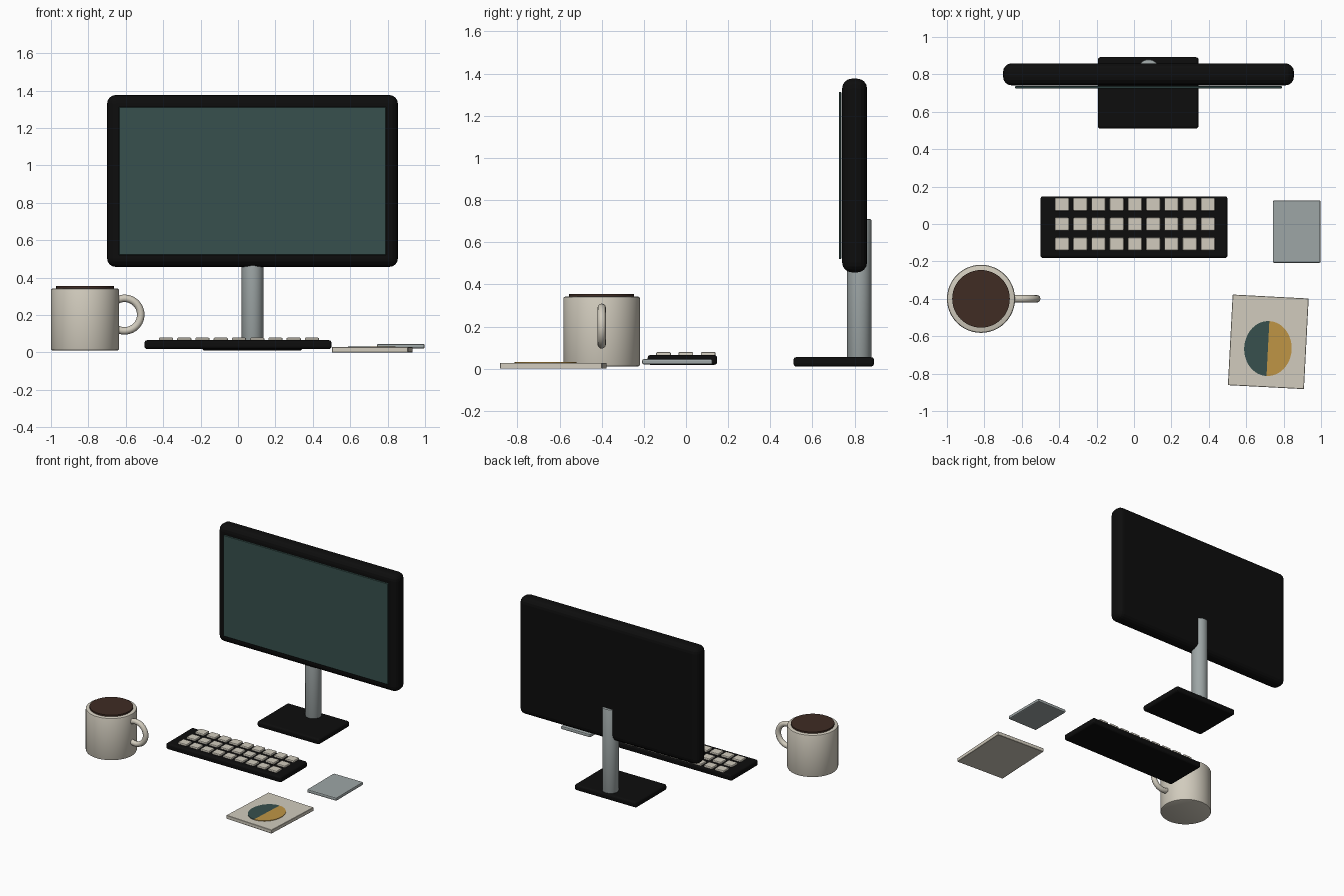
import bpy, bmesh, math
from mathutils import Matrix

if "Cube" in bpy.data.objects:
    bpy.data.objects.remove(bpy.data.objects["Cube"])


def material(name, rgb):
    m = bpy.data.materials.new(name)
    m.diffuse_color = (*rgb, 1)
    m.use_nodes = True
    m.node_tree.nodes["Principled BSDF"].inputs["Base Color"].default_value = m.diffuse_color
    return m


BLACK = material("matte black", (0.004, 0.004, 0.004))
CREAM = material("warm cream", (0.64, 0.60, 0.51))
GREY = material("metal grey", (0.34, 0.38, 0.38))
TEAL = material("dark teal", (0.038, 0.08, 0.074))
GOLD = material("ochre gold", (0.52, 0.30, 0.06))
COFFEE = material("coffee brown", (0.05, 0.025, 0.017))


def finish(bm, name, mat, smooth=False):
    bmesh.ops.recalc_face_normals(bm, faces=bm.faces)
    mesh = bpy.data.meshes.new(name)
    bm.to_mesh(mesh)
    bm.free()
    mesh.materials.append(mat)
    ob = bpy.data.objects.new(name, mesh)
    bpy.context.collection.objects.link(ob)
    if smooth:
        bpy.ops.object.select_all(action='DESELECT')
        ob.select_set(True)
        bpy.context.view_layer.objects.active = ob
        bpy.ops.object.shade_smooth_by_angle(angle=math.radians(35))
    return ob


def box(name, mat, x, y, z, bevel=0.0, segments=2):
    """Bevelled box given as (min, max) ranges; origin at its centre."""
    bm = bmesh.new()
    bmesh.ops.create_cube(bm, size=1)
    bmesh.ops.scale(bm, verts=bm.verts, vec=(x[1] - x[0], y[1] - y[0], z[1] - z[0]))
    if bevel:
        bmesh.ops.bevel(bm, geom=bm.edges[:], offset=bevel, segments=segments,
                        profile=0.5, affect='EDGES')
    ob = finish(bm, name, mat)
    ob.location = (sum(x) / 2, sum(y) / 2, sum(z) / 2)
    return ob


def cylinder(name, mat, cx, cy, r, z0, z1, bevel=0.0, sides=48):
    bm = bmesh.new()
    bmesh.ops.create_cone(bm, cap_ends=True, segments=sides, radius1=r, radius2=r, depth=z1 - z0)
    if bevel:
        rims = [e for e in bm.edges if abs(e.verts[0].co.z - e.verts[1].co.z) < 1e-5]
        bmesh.ops.bevel(bm, geom=rims, offset=bevel, segments=2, profile=0.5, affect='EDGES')
    ob = finish(bm, name, mat, smooth=True)
    ob.location = (cx, cy, (z0 + z1) / 2)
    return ob


# Monitor
box("monitor_body", BLACK, (-0.70, 0.855), (0.741, 0.859), (0.457, 1.376), 0.046, 4)
box("monitor_screen", TEAL, (-0.636, 0.791), (0.725, 0.737), (0.52, 1.313), 0.003, 1)
cylinder("monitor_stand_pole", GREY, 0.078, 0.822, 0.058, 0.03, 0.71, 0.006, 32)
box("monitor_stand_base", BLACK, (-0.193, 0.345), (0.51, 0.892), (0.01, 0.055), 0.014, 3)

# Keyboard with a grid of keys
box("keyboard_body", BLACK, (-0.50, 0.50), (-0.182, 0.148), (0.018, 0.065), 0.014, 3)
for row in range(3):
    for col in range(9):
        x = 0.005 + (col - 4) * 0.0975
        y = -0.001 + (row - 1) * 0.106
        box(f"key_{row}_{col}", CREAM, (x - 0.038, x + 0.038), (y - 0.035, y + 0.035),
            (0.058, 0.079), 0.006, 2)

# Touch pad
box("touch_pad", GREY, (0.742, 0.998), (-0.208, 0.126), (0.02, 0.045), 0.008, 2)

# Mug, coffee and ring handle
MUG = (-0.818, -0.40)
cylinder("mug_body", CREAM, *MUG, 0.182, 0.01, 0.342, 0.010)
cylinder("mug_coffee", COFFEE, *MUG, 0.154, 0.325, 0.354)
bpy.ops.mesh.primitive_torus_add(major_segments=40, minor_segments=12, major_radius=0.087,
                                 minor_radius=0.02, location=(-0.607, MUG[1], 0.202),
                                 rotation=(math.pi / 2, 0, 0))
handle = bpy.context.object
handle.name = "mug_handle"
handle.data.materials.append(CREAM)
bpy.ops.object.shade_smooth_by_angle(angle=math.radians(40))

# Printed card, turned slightly, with a two-tone oval on top
TURN = math.radians(-3)
CARD = (0.718, -0.63)
card = box("card", CREAM, (CARD[0] - 0.2035, CARD[0] + 0.2035),
           (CARD[1] - 0.2425, CARD[1] + 0.2425), (0.0, 0.028), 0.002, 1)
card.rotation_euler.z = TURN


def half_oval(name, mat, start):
    bm = bmesh.new()
    n = 24
    verts = []
    for i in range(n + 1):
        a = start + math.pi * i / n
        verts.append(bm.verts.new((0.127 * math.cos(a), 0.147 * math.sin(a) - 0.036, 0)))
    face = bm.faces.new(verts)
    ext = bmesh.ops.extrude_face_region(bm, geom=[face])
    top = [v for v in ext["geom"] if isinstance(v, bmesh.types.BMVert)]
    bmesh.ops.translate(bm, verts=top, vec=(0, 0, 0.005))
    ob = finish(bm, name, mat)
    ob.matrix_world = Matrix.Translation((*CARD, 0.027)) @ Matrix.Rotation(TURN, 4, 'Z')


half_oval("card_oval_left", TEAL, math.pi / 2)
half_oval("card_oval_right", GOLD, -math.pi / 2)
